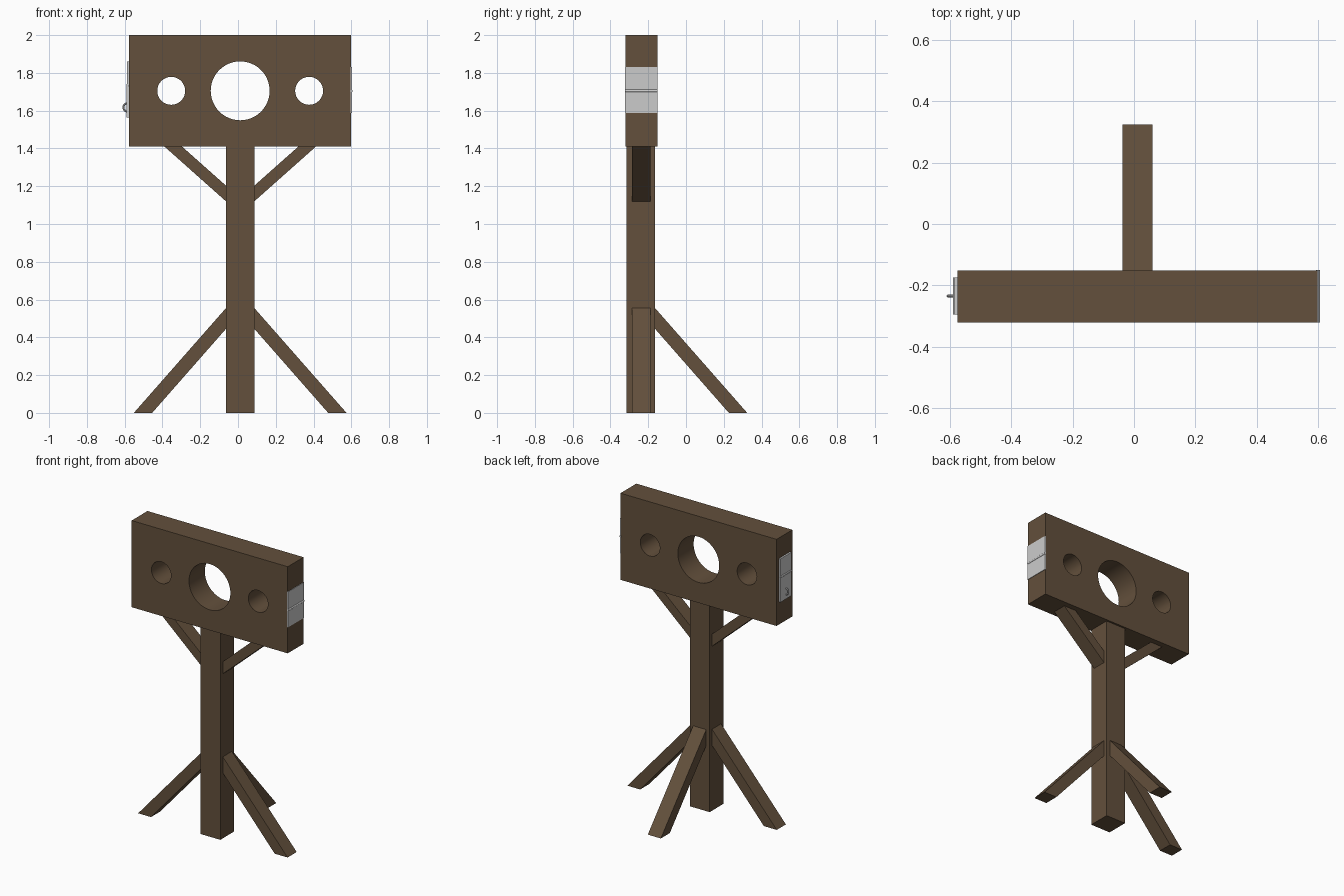
import bpy, bmesh, math

if "Cube" in bpy.data.objects:
    bpy.data.objects.remove(bpy.data.objects["Cube"])

CX = 0.0115            # symmetry axis of the frame
SEAM = 1.705           # height where the two boards meet

wood = bpy.data.materials.new("wood")
wood.diffuse_color = (0.125, 0.08, 0.045, 1)
wood.use_nodes = True
wood.node_tree.nodes["Principled BSDF"].inputs["Base Color"].default_value = wood.diffuse_color


def prism(name, profile, lo, hi, axis="y", mat=None):
    """Extrude a (horizontal, z) profile along y or x."""
    place = (lambda u, z, d: (u, d, z)) if axis == "y" else (lambda u, z, d: (d, u, z))
    bm = bmesh.new()
    face = bm.faces.new([bm.verts.new(place(u, z, lo)) for u, z in profile])
    out = bmesh.ops.extrude_face_region(bm, geom=[face])
    vec = place(0, 0, hi - lo)
    bmesh.ops.translate(bm, vec=vec,
                        verts=[v for v in out["geom"] if isinstance(v, bmesh.types.BMVert)])
    bmesh.ops.recalc_face_normals(bm, faces=bm.faces)
    mesh = bpy.data.meshes.new(name)
    bm.to_mesh(mesh)
    bm.free()
    ob = bpy.data.objects.new(name, mesh)
    bpy.context.collection.objects.link(ob)
    if mat:
        mesh.materials.append(mat)
    return ob


def box(name, x, y, z, mat=None):
    return prism(name, [(x[0], z[0]), (x[1], z[0]), (x[1], z[1]), (x[0], z[1])], *y, mat=mat)


def smooth(ob):
    bpy.ops.object.select_all(action="DESELECT")
    ob.select_set(True)
    bpy.context.view_layer.objects.active = ob
    bpy.ops.object.shade_smooth_by_angle(angle=math.radians(30))


def rod(name, x, y, z, r):
    bpy.ops.mesh.primitive_cylinder_add(vertices=16, radius=r, depth=y[1] - y[0],
                                        location=(x, sum(y) / 2, z),
                                        rotation=(math.pi / 2, 0, 0))
    ob = bpy.context.object
    ob.name = name
    smooth(ob)


# Upper and lower boards, each with half of the neck and wrist holes
HALF = 0.588
for name, s, edge in (("upper_board", 1, 2.0), ("lower_board", -1, 1.41)):
    pts = [(CX - HALF, edge), (CX - HALF, SEAM)]
    for off, r, n in ((-0.365, 0.074, 16), (0, 0.156, 24), (0.365, 0.074, 16)):
        for i in range(n + 1):
            a = math.pi * (1 - i / n)
            pts.append((CX + off + r * math.cos(a), SEAM + s * r * math.sin(a)))
    pts += [(CX + HALF, SEAM), (CX + HALF, edge)]
    smooth(prism(name, pts, -0.321, -0.151, mat=wood))

# Post
box("post", (CX - 0.075, CX + 0.075), (-0.314, -0.164), (0, 1.41), wood)

# Side legs and upper braces, mirrored about the post
leg = [(0.075, 0.555), (0.075, 0.445), (0.466, 0), (0.563, 0)]
brace = [(0.075, 1.203), (0.075, 1.12), (0.401, 1.41), (0.308, 1.41)]
for side, s in (("left", -1), ("right", 1)):
    prism(side + "_leg", [(CX + s * u, z) for u, z in leg], -0.287, -0.189, mat=wood)
    prism(side + "_brace", [(CX + s * u, z) for u, z in brace], -0.287, -0.189, mat=wood)

# Back leg
prism("back_leg", [(u - 0.239, z) for u, z in leg], -0.037, 0.061, axis="x", mat=wood)

# Hinge on the right end
box("hinge_upper_leaf", (0.595, 0.603), (-0.322, -0.15), (1.712, 1.83))
box("hinge_lower_leaf", (0.595, 0.603), (-0.322, -0.15), (1.588, 1.698))
rod("hinge_pin", 0.6005, (-0.322, -0.15), SEAM, 0.007)

# Hasp and staple on the left end
box("hasp_upper_plate", (-0.588, -0.575), (-0.295, -0.175), (1.742, 1.86))
box("hasp_strap", (-0.589, -0.575), (-0.295, -0.175), (1.565, 1.73))
rod("hasp_pin", -0.584, (-0.295, -0.175), 1.736, 0.007)
bpy.ops.mesh.primitive_torus_add(major_radius=0.022, minor_radius=0.005,
                                 major_segments=24, minor_segments=8,
                                 location=(-0.585, -0.235, 1.617),
                                 rotation=(math.pi / 2, 0, 0))
bpy.context.object.name = "staple_ring"
smooth(bpy.context.object)
